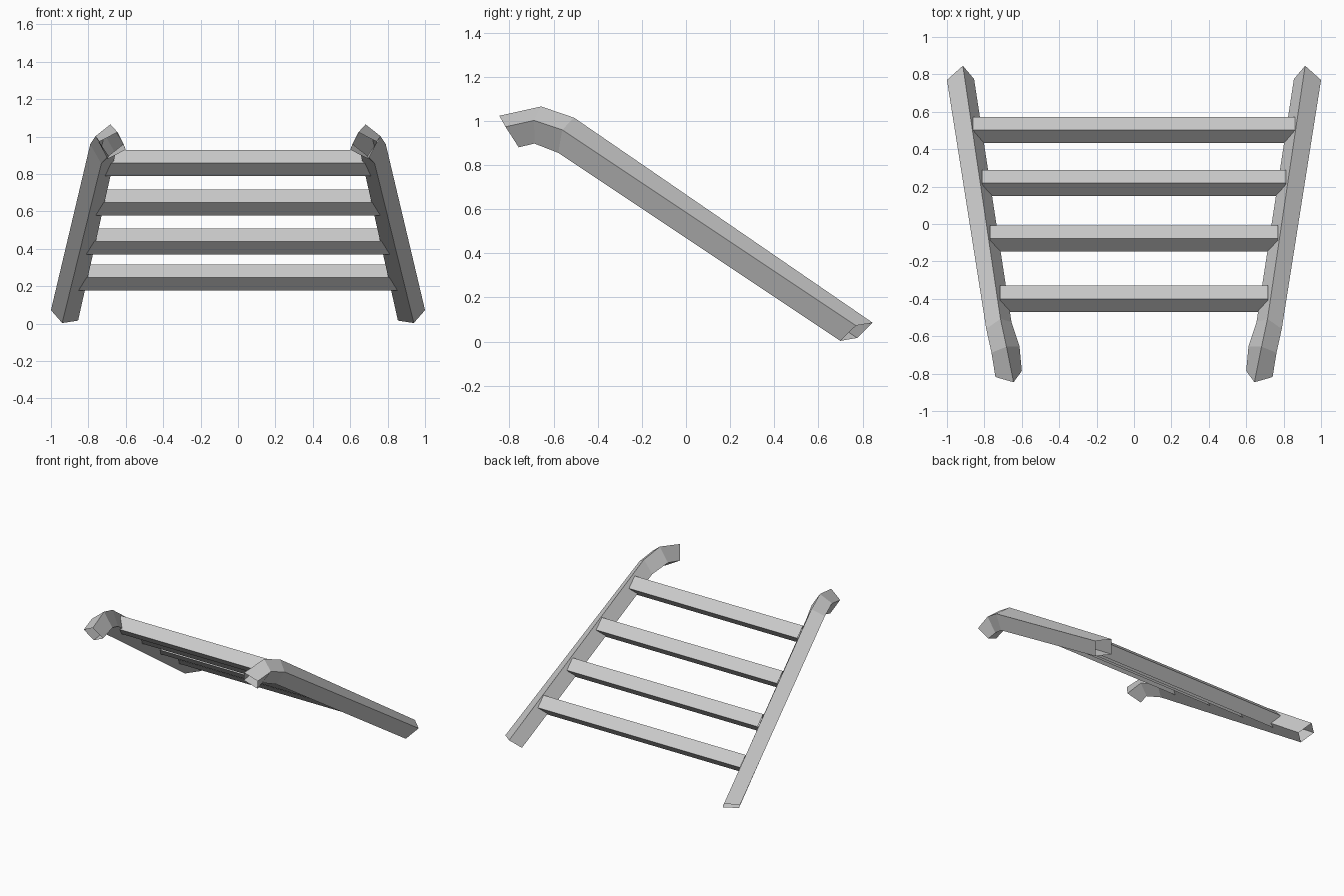
import bpy

if "Cube" in bpy.data.objects:
    bpy.data.objects.remove(bpy.data.objects["Cube"])

def make_mesh(name, rings):
    """Open four-sided tube lofted through a list of 4-corner rings."""
    verts = [p for r in rings for p in r]
    faces = []
    for i in range(len(rings) - 1):
        for k in range(4):
            a, b = i * 4 + k, i * 4 + (k + 1) % 4
            faces.append((a, b, b + 4, a + 4))
    mesh = bpy.data.meshes.new(name)
    mesh.from_pydata(verts, [], faces)
    obj = bpy.data.objects.new(name, mesh)
    bpy.context.collection.objects.link(obj)
    return obj

def ring(top, outer, inner):
    """Square section from three corners; the bottom corner completes it."""
    bottom = tuple(o + i - t for t, o, i in zip(top, outer, inner))
    return [top, outer, bottom, inner]

# Side rails: long slope, then two bends into a hooked upper end
rail_sections = [
    ((-0.915, 0.846, 0.085), (-1.0, 0.77, 0.072), (-0.855, 0.775, 0.016)),
    ((-0.714, -0.507, 1.014), (-0.79, -0.561, 0.959), (-0.655, -0.525, 0.91)),
    ((-0.682, -0.656, 1.065), (-0.762, -0.688, 1.002), (-0.612, -0.655, 0.96)),
    ((-0.644, -0.846, 1.023), (-0.741, -0.818, 0.973), (-0.60, -0.786, 0.93)),
]
rails = make_mesh("side_rails", [ring(*s) for s in rail_sections])
mirror = rails.modifiers.new("mirror", 'MIRROR')
mirror.use_axis = (True, False, False)
mirror.use_mirror_merge = False

# Rungs: diamond-section bars, narrowing towards the top
R = 0.07
rungs = [(0.861, 0.503, 0.246), (0.812, 0.220, 0.439),
         (0.771, -0.078, 0.647), (0.717, -0.400, 0.858)]
for n, (w, y, z) in enumerate(rungs, 1):
    make_mesh(f"rung_{n}", [
        [(x, y, z + R), (x, y - R, z), (x, y, z - R), (x, y + R, z)]
        for x in (w, -w)])

# Consistent outward normals
import bmesh
for obj in bpy.context.collection.objects:
    bm = bmesh.new()
    bm.from_mesh(obj.data)
    bmesh.ops.recalc_face_normals(bm, faces=bm.faces)
    bm.to_mesh(obj.data)
    bm.free()
